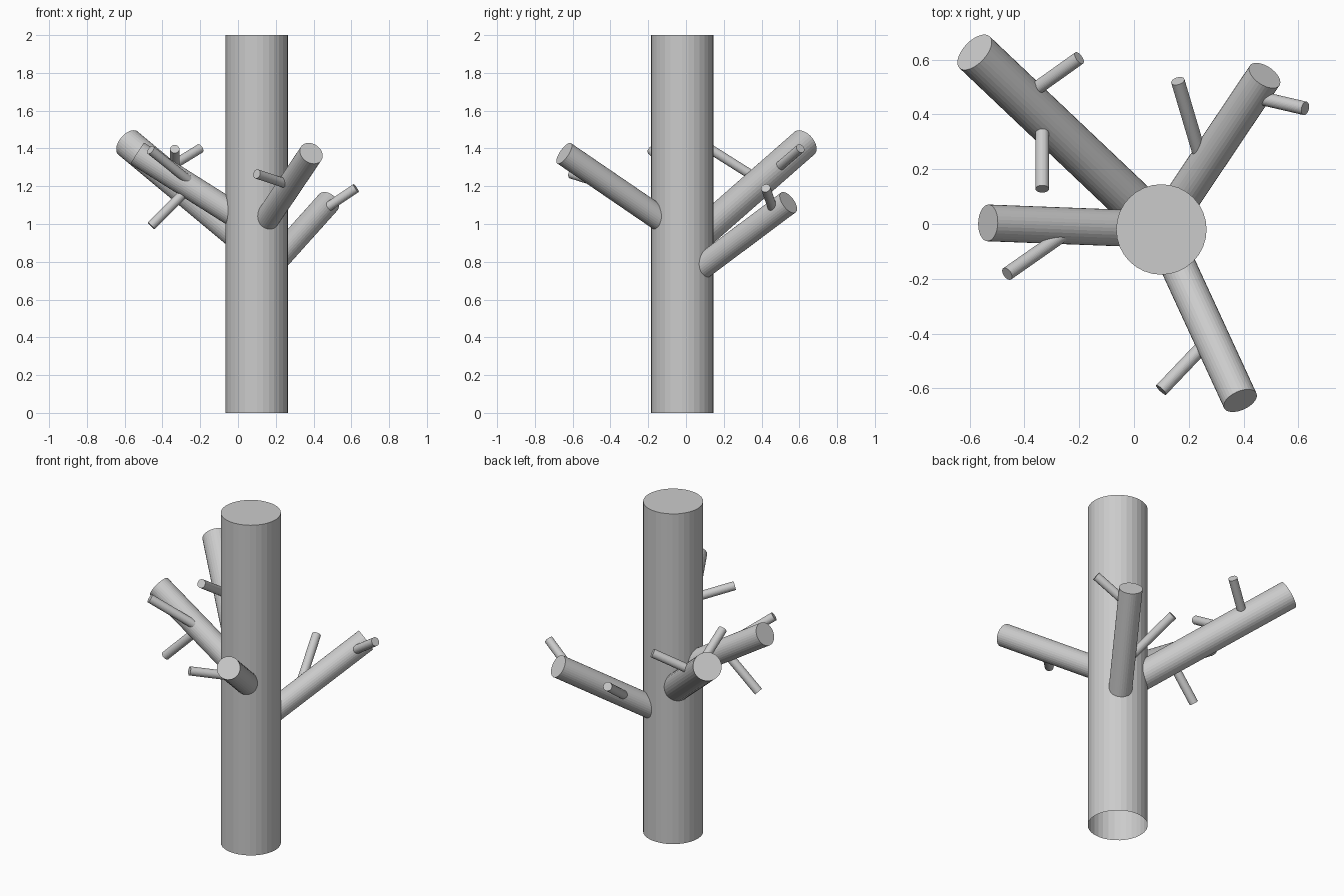
import bpy, bmesh
from mathutils import Vector

if "Cube" in bpy.data.objects:
    bpy.data.objects.remove(bpy.data.objects["Cube"])

bark = bpy.data.materials.new("plain grey")
bark.diffuse_color = (0.6, 0.6, 0.6, 1)
bark.use_nodes = True
bark.node_tree.nodes["Principled BSDF"].inputs["Base Color"].default_value = bark.diffuse_color


def limb(name, start, end, radius, sides=32):
    """Straight cylinder from start to end, open at its root and capped at its tip."""
    start, end = Vector(start), Vector(end)
    axis = end - start
    turn = axis.to_track_quat('Z', 'Y')
    bm = bmesh.new()
    bmesh.ops.create_cone(bm, cap_ends=True, segments=sides, radius1=radius,
                          radius2=radius, depth=axis.length)
    root = [f for f in bm.faces if f.normal.z < -0.9]
    bmesh.ops.delete(bm, geom=root, context='FACES_ONLY')
    for v in bm.verts:
        v.co = start + turn @ (v.co + Vector((0, 0, axis.length / 2)))
    mesh = bpy.data.meshes.new(name)
    bm.to_mesh(mesh)
    bm.free()
    mesh.materials.append(bark)
    obj = bpy.data.objects.new(name, mesh)
    bpy.context.collection.objects.link(obj)
    return obj


# Trunk, open underneath
limb("trunk", (0.10, -0.02, 0), (0.10, -0.02, 2), 0.165)

# Branches: height on the trunk axis, tip, radius, then twigs (root, tip)
branches = {
    "back_left_branch": (0.86, (-0.582, 0.627, 1.428), 0.08, [
        ((-0.405, 0.46, 1.275), (-0.20, 0.606, 1.40)),
        ((-0.335, 0.393, 1.23), (-0.335, 0.128, 1.397))]),
    "back_right_branch": (0.694, (0.477, 0.542, 1.114), 0.065, [
        ((0.427, 0.468, 1.057), (0.625, 0.422, 1.19)),
        ((0.253, 0.209, 0.865), (0.16, 0.522, 1.069))]),
    "front_branch": (0.947, (0.388, -0.645, 1.374), 0.065, [
        ((0.281, -0.415, 1.205), (0.099, -0.606, 1.265))]),
    "left_branch": (0.975, (-0.533, 0.004, 1.374), 0.067, [
        ((-0.21, -0.005, 1.19), (-0.463, -0.182, 1.392)),
        ((-0.252, -0.005, 1.198), (-0.46, -0.037, 0.99))]),
}
for name, (height, tip, radius, twigs) in branches.items():
    limb(name, (0.10, -0.02, height), tip, radius)
    for i, (root, end) in enumerate(twigs, 1):
        limb(f"{name}_twig_{i}", root, end, 0.025)
